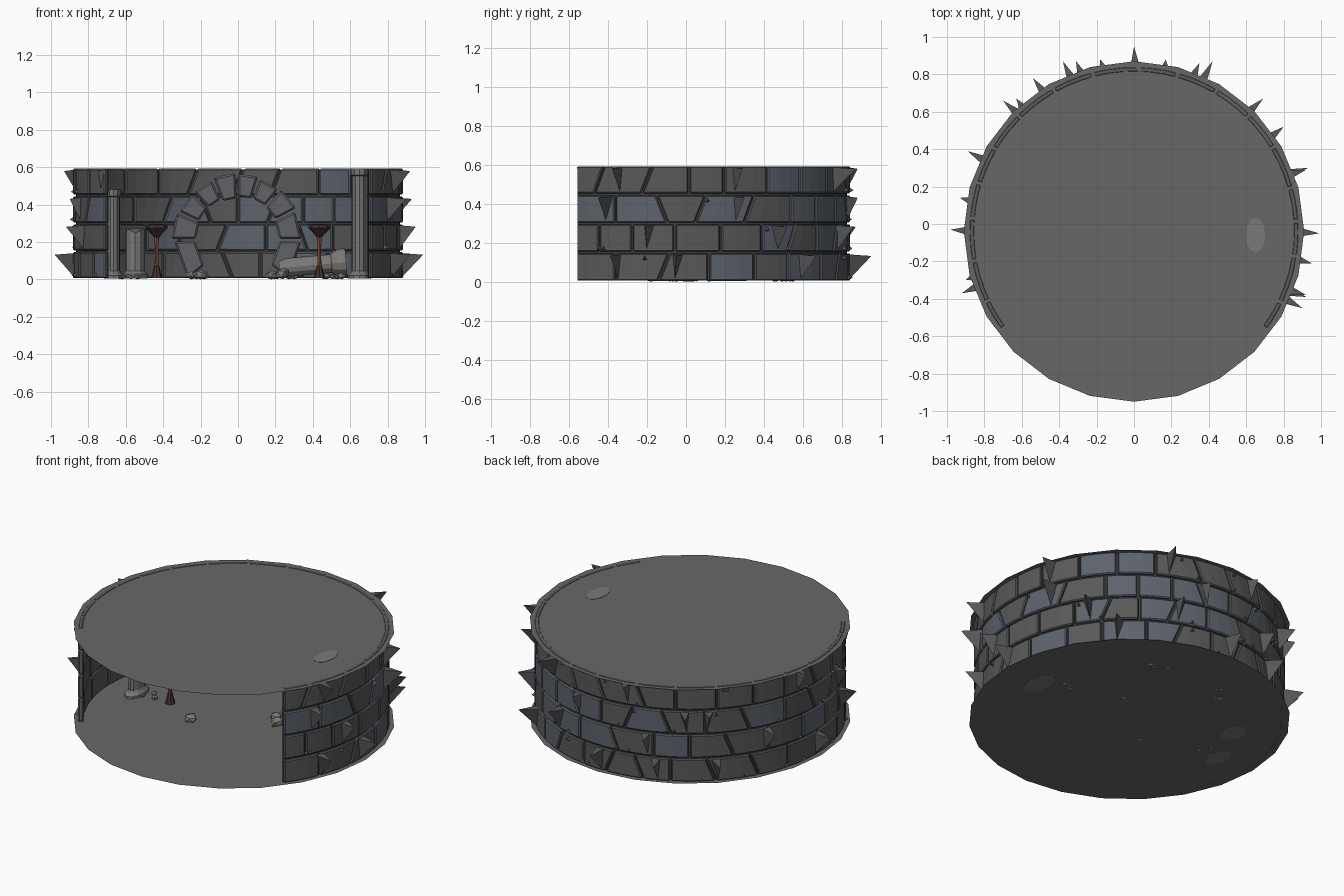
import bpy, bmesh, math, random
from mathutils import Vector, Matrix

if "Cube" in bpy.data.objects:
    bpy.data.objects.remove(bpy.data.objects["Cube"])
random.seed(7)
CY = -0.04          # centre of the round room in y
A0, A1 = -36.5, 216.5   # wall arc, open at the front


def mat(name, r, g, b):
    m = bpy.data.materials.new(name)
    m.diffuse_color = (r, g, b, 1)
    m.use_nodes = True
    m.node_tree.nodes["Principled BSDF"].inputs["Base Color"].default_value = m.diffuse_color
    return m


GREY = mat("stone_grey", .14, .137, .14)
BRICK = mat("brick_grey", .10, .10, .10)
BLUE = mat("brick_blue", .11, .125, .15)
DARK = mat("mortar_dark", .05, .05, .05)
ARCH = mat("arch_stone", .12, .12, .135)
PILLAR = mat("pillar_stone", .2, .195, .19)
WOOD = mat("torch_wood", .35, .09, .04)
IRON = mat("torch_iron", .06, .03, .035)


def finish(name, bm, m, bevel=0):
    bmesh.ops.recalc_face_normals(bm, faces=bm.faces)
    me = bpy.data.meshes.new(name)
    bm.to_mesh(me)
    bm.free()
    me.materials.append(m)
    ob = bpy.data.objects.new(name, me)
    bpy.context.collection.objects.link(ob)
    if bevel:
        b = ob.modifiers.new("bevel", 'BEVEL')
        b.width, b.segments, b.limit_method = bevel, 1, 'ANGLE'
    return ob


def polar(r, deg, z):
    a = math.radians(deg)
    return Vector((r * math.cos(a), CY + r * math.sin(a), z))


def disc(name, z):
    bm = bmesh.new()
    bm.faces.new([bm.verts.new(polar(.91, i * 15, z)) for i in range(24)])
    finish(name, bm, GREY)


def skin(bm, sections):
    """Join equal-sided cross-sections into a closed tube."""
    rings = [[bm.verts.new(p) for p in s] for s in sections]
    n = len(rings[0])
    for a, b in zip(rings, rings[1:]):
        for k in range(n):
            bm.faces.new((a[k], a[(k + 1) % n], b[(k + 1) % n], b[k]))
    bm.faces.new(rings[0][::-1])
    bm.faces.new(rings[-1])


def lathe(name, prof, loc, m, sides=12, ysc=1, rot=None):
    bm = bmesh.new()
    skin(bm, [[Vector((r * math.cos(2 * math.pi * k / sides),
                       ysc * r * math.sin(2 * math.pi * k / sides), z))
               for k in range(sides)] for r, z in prof])
    if rot:
        bmesh.ops.transform(bm, matrix=rot, verts=bm.verts)
    bmesh.ops.translate(bm, vec=loc, verts=bm.verts)
    return finish(name, bm, m)


# Floor and ceiling sheets
disc("floor", .006)
disc("ceiling", .59)

# Mortar sheet behind the bricks
bm = bmesh.new()
cols = [(bm.verts.new(polar(.866, a, .006)), bm.verts.new(polar(.866, a, .588)))
        for a in [A0 + (A1 - A0) * i / 48 for i in range(49)]]
for p, q in zip(cols, cols[1:]):
    bm.faces.new((p[0], q[0], q[1], p[1]))
finish("mortar", bm, DARK)

# Curved brick courses, some joints slanted
for row in range(4):
    z0, z1 = .149 * row + .006, .149 * row + .145
    edges, a = [(A0, 0)], A0 + (9 if row % 2 else 15)
    while a < A1 - 7:
        edges.append((a, random.choice((0, 0, 0, 1.8, -1.8))))
        a += random.uniform(11.5, 17)
    edges.append((A1, 0))
    bms = {BRICK: bmesh.new(), BLUE: bmesh.new()}
    for (a, sa), (b, sb) in zip(edges, edges[1:]):
        bm = bms[BLUE if random.random() < .2 else BRICK]
        lo = (a - sa + .35, b - sb - .35)
        hi = (a + sa + .35, b + sb - .35)
        secs = []
        for t in (0, .33, .67, 1):
            l, h = lo[0] + (lo[1] - lo[0]) * t, hi[0] + (hi[1] - hi[0]) * t
            secs.append([polar(.852, l, z0), polar(.882, l, z0),
                         polar(.882, h, z1), polar(.852, h, z1)])
        skin(bm, secs)
    for m, bm in bms.items():
        finish("brick_course_%d" % (row + 1), bm, m, .006)

# Splintered spikes on the outside: per course, (x, y) of each tip
TIPS = [
    [(.99, -.05), (0, .95), (-.98, -.03), (.92, -.39), (.69, .67), (-.70, .66), (-.38, .87)],
    [(.95, -.21), (.80, .52), (.35, .86), (-.31, .87), (-.92, -.37), (-.89, .39)],
    [(.90, -.45), (.93, .30), (.17, .88), (-.54, .78), (-.90, -.30), (-.63, .67)],
    [(.92, .29), (.42, .87), (-.18, .88), (-.93, .14), (-.75, -.55), (.92, -.38)]]
for row, tips in enumerate(TIPS):
    bm = bmesh.new()
    z0, z1 = .149 * row + .01, .149 * row + .14
    for x, y in tips:
        d = math.degrees(math.atan2(y - CY, x))
        s = random.choice((-1, 1))
        base = [polar(.875, d + 1.3 * s, z1), polar(.875, d - 2.2 * s, z1), polar(.875, d + .5 * s, z0)]
        v = [bm.verts.new(p) for p in base + [Vector((x, y, z1 - .008))]]
        for f in ((0, 1, 2), (0, 1, 3), (1, 2, 3), (2, 0, 3)):
            bm.faces.new([v[k] for k in f])
    # small chips along the joints
    for _ in range(9):
        d, z, h = random.uniform(A0 + 4, A1 - 4), random.choice((z0, z1 - .03)), .028
        v = [bm.verts.new(p) for p in (polar(.878, d - .8, z), polar(.878, d + .8, z),
                                       polar(.878, d, z + h), polar(.90, d, z + h * .4))]
        for f in ((0, 1, 2), (0, 1, 3), (1, 2, 3), (2, 0, 3)):
            bm.faces.new([v[k] for k in f])
    finish("wall_spikes_%d" % (row + 1), bm, BRICK)

# Horseshoe arch of separate stones
bm = bmesh.new()
AY, AZ = .60, .215
cuts = [-39, -1, 27, 50, 71, 91, 113, 134, 156, 181, 219]
for a, b in zip(cuts, cuts[1:]):
    ri, ro = .225 + random.uniform(-.008, .008), .35 + random.uniform(-.012, .006)
    secs = []
    for t in (a + 1.2, b - 1.2):
        c, s = math.cos(math.radians(t)), math.sin(math.radians(t))
        secs.append([Vector((r * c, y, max(.005, AZ + r * s)))
                     for r, y in ((ri, AY - .06), (ro, AY - .06), (ro, AY + .06), (ri, AY + .06))])
    skin(bm, secs)
finish("arch", bm, ARCH, .01)

# Pillars: two standing, one broken short, one fallen
def pillar_profile(h, r):
    return [(r * 1.5, .005), (r * 1.5, .02), (r * 1.15, .035), (r, .045),
            (r, h - .04), (r * 1.2, h - .035), (r * 1.2, h)]


lathe("left_pillar", pillar_profile(.48, .035), (-.665, -.05, 0), PILLAR, 12, 1.8)
lathe("right_pillar", pillar_profile(.592, .043), (.65, -.06, 0), PILLAR, 12, 1.8)
stub = lathe("broken_pillar", [(.065, .005), (.065, .03), (.052, .045), (.052, .26)],
             (-.55, .22, 0), PILLAR, 12, 1.4)
for v in stub.data.vertices:
    if v.co.z > .2:
        v.co.z += random.uniform(-.015, .03)
lathe("fallen_pillar", [(.035, 0), (.05, .04), (.05, .28), (.06, .29), (.075, .32), (.075, .36)],
      (.22, .15, .06), PILLAR, 12, 1, Matrix.Rotation(math.radians(85), 4, 'Y'))

# Standing torches, one per side
for side, s in (("left", -1), ("right", 1)):
    p = (s * .435, -.05, 0)
    lathe(side + "_torch_foot", [(.03, .006), (.026, .02), (.014, .07), (.01, .075)], p, IRON, 8)
    lathe(side + "_torch_rod", [(.011, .06), (.009, .15), (.013, .25)], p, WOOD, 8)
    lathe(side + "_torch_bowl", [(.014, .225), (.03, .245), (.06, .275), (.055, .29),
                                 (.03, .296), (.02, .28)], p, IRON, 8)

# Rubble
bm = bmesh.new()
rocks = [(-.2, -.18, .035), (.18, .12, .03), (.24, .05, .04)]
for cx, cy in ((-.22, AY - .1), (.25, AY - .1), (-.58, -.05), (.5, .05)):
    for _ in range(5):
        rocks.append((cx + random.uniform(-.06, .06), cy + random.uniform(-.05, .05),
                      random.uniform(.012, .03)))
for x, y, r in rocks:
    M = Matrix.Translation((x, y, r * .75)) @ Matrix.Rotation(random.random() * 6, 4, 'Z') \
        @ Matrix.Diagonal((1.2, 1, .75, 1))
    g = bmesh.ops.create_icosphere(bm, subdivisions=1, radius=r, matrix=M)
    for v in g["verts"]:
        v.co += Vector([random.uniform(-.15, .15) * r for _ in range(3)])
        v.co.z = max(v.co.z, 0)
finish("rubble", bm, PILLAR)
